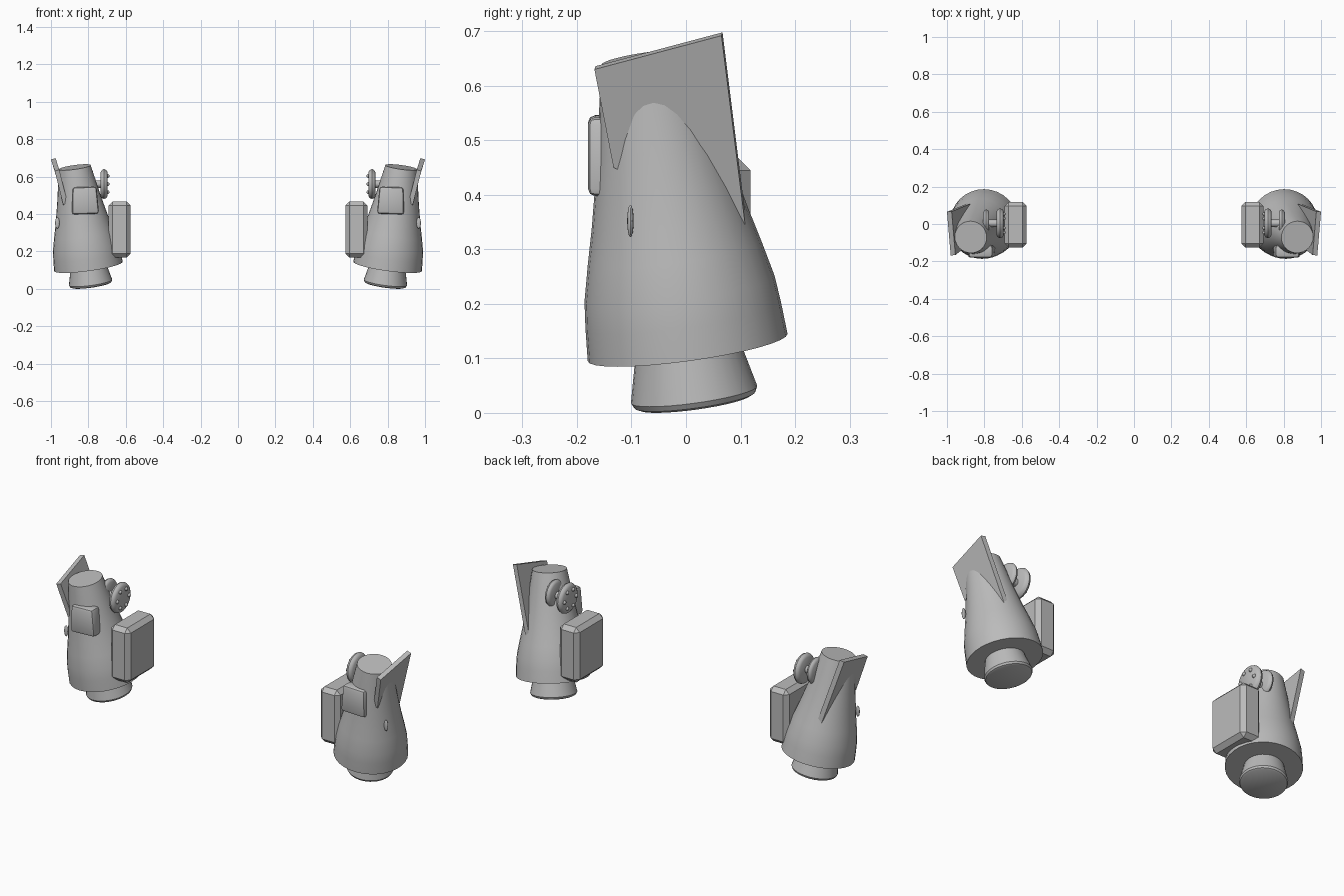
import bpy, bmesh, math
from mathutils import Vector, Matrix

cube = bpy.data.objects.get("Cube")
if cube:
    bpy.data.objects.remove(cube, do_unlink=True)

grey = bpy.data.materials.new("plain_grey")
grey.use_nodes = True
tone = (0.5, 0.5, 0.5, 1)
grey.diffuse_color = tone
grey.node_tree.nodes["Principled BSDF"].inputs["Base Color"].default_value = tone

# Axis of the tilted pod body
BASE = Vector((0.80, 0.003, 0.12))
AXIS = Vector((0.073, -0.073, 0.53)).normalized()


def finish(bm, name, smooth=True):
    """Turn a bmesh into an object mirrored to the other side."""
    bmesh.ops.recalc_face_normals(bm, faces=bm.faces)
    mesh = bpy.data.meshes.new(name)
    bm.to_mesh(mesh)
    bm.free()
    mesh.materials.append(grey)
    ob = bpy.data.objects.new(name, mesh)
    bpy.context.collection.objects.link(ob)
    if smooth:
        bpy.ops.object.select_all(action="DESELECT")
        ob.select_set(True)
        bpy.context.view_layer.objects.active = ob
        bpy.ops.object.shade_smooth_by_angle(angle=math.radians(35))
    mirror = ob.modifiers.new("Mirror", "MIRROR")
    mirror.use_mirror_merge = False
    return ob


def lathe(bm, profile, origin, axis, sides=32):
    """Revolve (distance along axis, radius) pairs and cap both ends."""
    place = Matrix.Translation(origin) @ axis.to_track_quat("Z", "Y").to_matrix().to_4x4()
    rings = []
    for t, r in profile:
        angles = [math.tau * i / sides for i in range(sides)]
        rings.append([bm.verts.new(place @ Vector((r * math.cos(a), r * math.sin(a), t)))
                      for a in angles])
    for low, high in zip(rings, rings[1:]):
        for i in range(sides):
            j = (i + 1) % sides
            bm.faces.new((low[i], low[j], high[j], high[i]))
    bm.faces.new(rings[0])
    bm.faces.new(rings[-1])


def chamfer(bm, width, segments=1):
    bmesh.ops.bevel(bm, geom=bm.edges[:], offset=width, segments=segments,
                    profile=0.5, affect="EDGES")


def box(name, centre, size, width, segments=1, turn=0, top=1):
    """Bevelled box, leaned about y, with its top narrowed."""
    bm = bmesh.new()
    bmesh.ops.create_cube(bm, size=1)
    for v in bm.verts:
        v.co = Vector(a * b for a, b in zip(v.co, size))
        if v.co.z > 0:
            v.co.x *= top
    chamfer(bm, width, segments)
    place = Matrix.Translation(centre) @ Matrix.Rotation(math.radians(turn), 4, "Y")
    bmesh.ops.transform(bm, matrix=place, verts=bm.verts)
    return finish(bm, name, segments > 1)


# Flared body
bm = bmesh.new()
lathe(bm, [(0, 0.185), (0.06, 0.181), (0.11, 0.176), (0.18, 0.16), (0.24, 0.145),
           (0.3, 0.132), (0.38, 0.115), (0.46, 0.101), (0.54, 0.086)], BASE, AXIS)
finish(bm, "pod_body")

# Nozzle under the body
bm = bmesh.new()
lathe(bm, [(-0.102, 0.104), (-0.098, 0.112), (-0.088, 0.117), (0.01, 0.094)], BASE, AXIS)
finish(bm, "nozzle")

# Large chamfered pack on the inner side
box("side_pack", (0.633, -0.004, 0.317), (0.118, 0.245, 0.3), 0.022)

# Small rounded box on the front
box("front_box", (0.818, -0.146, 0.472), (0.145, 0.068, 0.145), 0.014, 2, turn=2, top=0.88)

# Slanted fin on the outer side
bm = bmesh.new()
outer = [(0.98, -0.168, 0.63), (1.0, 0.065, 0.692), (0.89, 0.11, 0.333), (0.935, -0.133, 0.45)]
inward = Vector((-0.025, 0.002, 0.006))
front = [bm.verts.new(p) for p in outer]
back = [bm.verts.new(Vector(p) + inward) for p in outer]
bm.faces.new(front)
bm.faces.new(back[::-1])
for i in range(4):
    j = (i + 1) % 4
    bm.faces.new((front[i], front[j], back[j], back[i]))
finish(bm, "fin", False)

# Two rounded wheels on a short axle
INNER = Vector((-1, 0, 0))


def wheel(name, centre, radius, half):
    bm = bmesh.new()
    rim = [(-half, radius * 0.8), (-half * 0.6, radius * 0.94), (0, radius),
           (half * 0.6, radius * 0.94), (half, radius * 0.8)]
    lathe(bm, rim, Vector(centre), INNER)
    finish(bm, name)


hub = Vector((0.716, 0.004, 0.56))
wheel("outer_wheel", hub, 0.08, 0.019)
wheel("body_wheel", (0.79, 0.008, 0.57), 0.07, 0.016)
bm = bmesh.new()
lathe(bm, [(0, 0.02), (-0.12, 0.02)], hub, INNER, 16)
finish(bm, "axle")

# Ring of studs on the wheel face
bm = bmesh.new()
for i in range(6):
    a = math.tau * i / 6
    spot = hub + Vector((-0.019, 0.05 * math.cos(a), 0.05 * math.sin(a)))
    bmesh.ops.create_uvsphere(bm, u_segments=12, v_segments=8, radius=0.01,
                              matrix=Matrix.Translation(spot))
finish(bm, "wheel_studs")

# Small blade on the outer flank
bm = bmesh.new()
bmesh.ops.create_uvsphere(bm, u_segments=12, v_segments=8, radius=1)
for v in bm.verts:
    v.co = Vector((0.966 + 0.012 * v.co.x, -0.102 + 0.006 * v.co.y, 0.352 + 0.03 * v.co.z))
finish(bm, "flank_blade")
